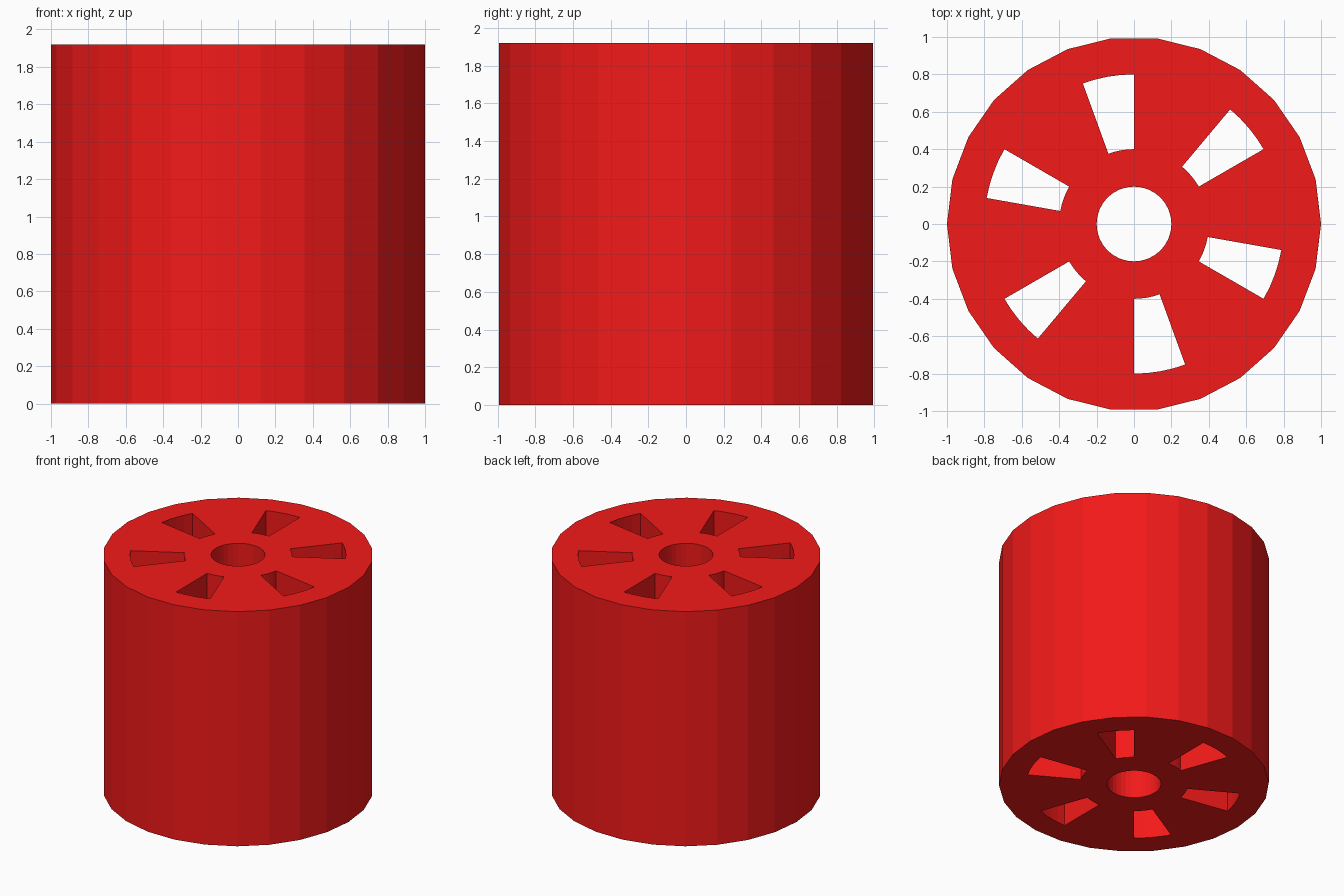
import bpy, bmesh
from math import cos, sin, radians

if "Cube" in bpy.data.objects:
    bpy.data.objects.remove(bpy.data.objects["Cube"])

HEIGHT = 1.92


def arc(radius, start, end, steps):
    angles = [radians(start + (end - start) * i / steps) for i in range(steps + 1)]
    return [(radius * cos(a), radius * sin(a)) for a in angles]


# Outline and holes of the cross-section
loops = [
    arc(1.0, 0, 360, 26)[:-1],   # 26-sided rim
    arc(0.2, 0, 360, 32)[:-1],   # axle bore
]
for k in range(6):               # six wedge slots
    a = 30 + 60 * k
    loops.append(arc(0.8, a, a + 20, 4) + arc(0.4, a + 20, a, 4))

# Filled flat profile, extruded to full height
profile = bpy.data.curves.new("slotted_cylinder", 'CURVE')
profile.dimensions = '2D'
profile.fill_mode = 'BOTH'
profile.extrude = HEIGHT / 2
for points in loops:
    spline = profile.splines.new('POLY')
    spline.points.add(len(points) - 1)
    for p, (x, y) in zip(spline.points, points):
        p.co = (x, y, 0, 1)
    spline.use_cyclic_u = True

body = bpy.data.objects.new("slotted_cylinder", profile)
bpy.context.collection.objects.link(body)
bpy.context.view_layer.objects.active = body
body.select_set(True)
bpy.ops.object.convert(target='MESH')
body = bpy.context.object

# Weld caps to walls, stand on the ground, keep flat faces
bm = bmesh.new()
bm.from_mesh(body.data)
bmesh.ops.remove_doubles(bm, verts=bm.verts, dist=1e-4)
bmesh.ops.translate(bm, verts=bm.verts, vec=(0, 0, HEIGHT / 2))
bmesh.ops.recalc_face_normals(bm, faces=bm.faces)
for f in bm.faces:
    f.smooth = False
bm.to_mesh(body.data)
bm.free()

# Red finish
red = bpy.data.materials.new("red")
red.diffuse_color = (0.9, 0.01, 0.01, 1)
red.use_nodes = True
red.node_tree.nodes["Principled BSDF"].inputs["Base Color"].default_value = red.diffuse_color
body.data.materials.clear()
body.data.materials.append(red)
